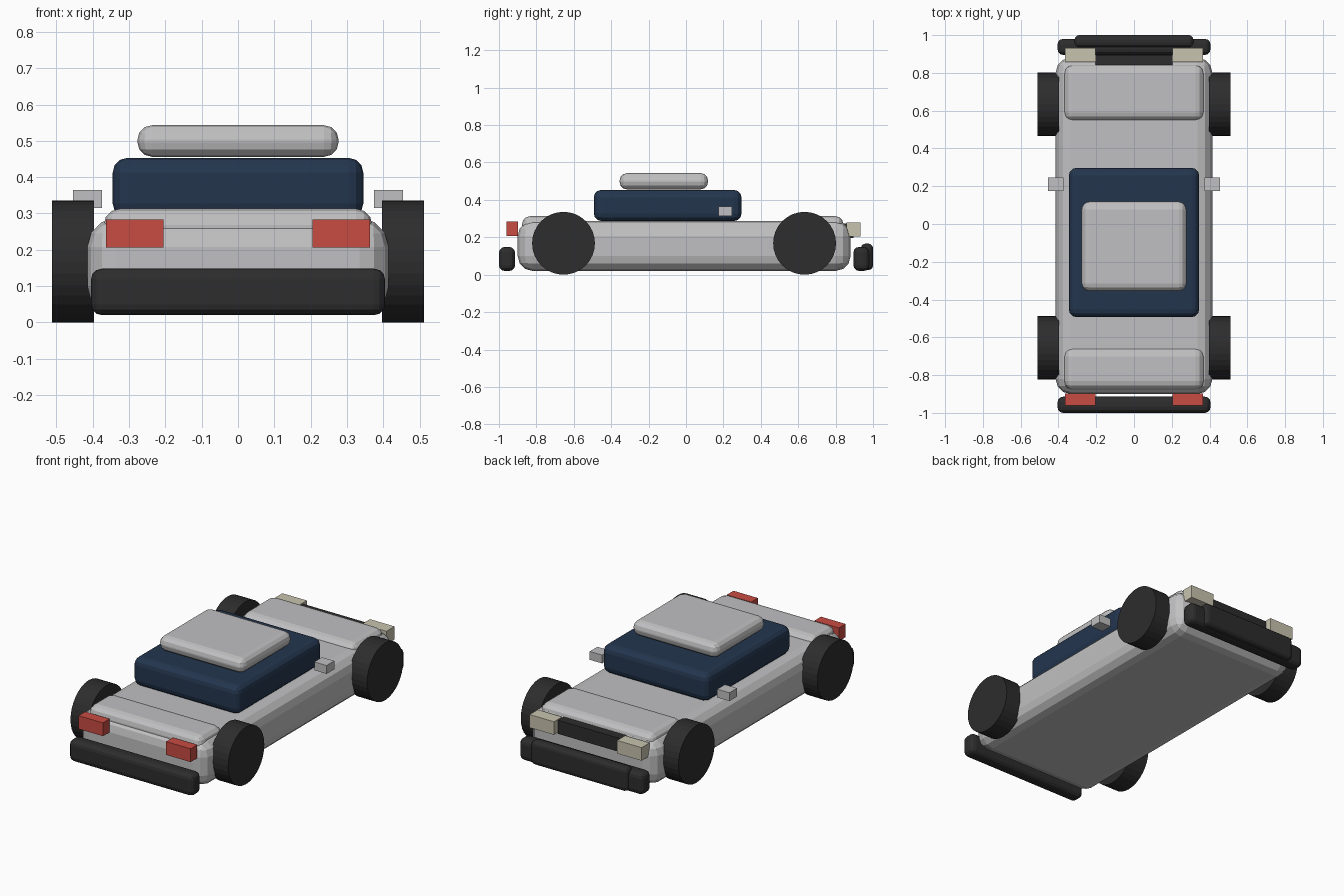
import bpy, math

if "Cube" in bpy.data.objects:
    bpy.data.objects.remove(bpy.data.objects["Cube"])


def material(name, r, g, b):
    m = bpy.data.materials.new(name)
    m.diffuse_color = (r, g, b, 1)
    m.use_nodes = True
    m.node_tree.nodes["Principled BSDF"].inputs["Base Color"].default_value = m.diffuse_color
    return m


SILVER = material("silver paint", 0.53, 0.53, 0.54)
NAVY = material("navy glass", 0.017, 0.036, 0.076)
BLACK = material("black rubber", 0.026, 0.026, 0.026)
RED = material("red lens", 0.58, 0.072, 0.054)
CREAM = material("cream lens", 0.58, 0.55, 0.43)


def block(name, x, y, z, mat, bevel=0.0, segments=3):
    """Box spanning the (min, max) ranges, with optional rounded edges."""
    bpy.ops.mesh.primitive_cube_add(
        size=1, location=[(r[0] + r[1]) / 2 for r in (x, y, z)])
    ob = bpy.context.object
    ob.name = name
    ob.scale = [r[1] - r[0] for r in (x, y, z)]
    bpy.ops.object.transform_apply(location=False, rotation=False, scale=True)
    ob.data.materials.append(mat)
    if bevel:
        mod = ob.modifiers.new("rounding", "BEVEL")
        mod.width = bevel
        mod.segments = segments
    return ob


def pair(name, x, y, z, mat):
    """Matching blocks on both sides."""
    block(name + "_right", x, y, z, mat)
    block(name + "_left", (-x[1], -x[0]), y, z, mat)


def wheel(name, x, y):
    bpy.ops.mesh.primitive_cylinder_add(
        vertices=32, radius=0.168, depth=0.116, location=(x, y, 0.168),
        rotation=(0, math.pi / 2, 0))
    ob = bpy.context.object
    ob.name = name
    ob.data.materials.append(BLACK)


# Bodywork
block("body", (-0.415, 0.415), (-0.9, 0.88), (0.02, 0.287), SILVER, 0.08)
block("tail_lid", (-0.37, 0.37), (-0.877, -0.657), (0.21, 0.313), SILVER, 0.045)
block("bonnet", (-0.37, 0.37), (0.546, 0.842), (0.21, 0.313), SILVER, 0.045)
block("cabin", (-0.345, 0.345), (-0.493, 0.297), (0.287, 0.453), NAVY, 0.04)
block("roof", (-0.277, 0.277), (-0.355, 0.118), (0.456, 0.543), SILVER, 0.04)

# Bumpers and grille
block("tail_bumper", (-0.405, 0.405), (-1.0, -0.914), (0.02, 0.148), BLACK, 0.03)
block("nose_bumper", (-0.405, 0.405), (0.895, 0.98), (0.02, 0.148), BLACK, 0.03)
block("nose_bumper_pad", (-0.315, 0.315), (0.935, 1.0), (0.025, 0.166), BLACK, 0.025)
block("grille", (-0.205, 0.205), (0.84, 0.895), (0.195, 0.275), BLACK)

# Lamps and mirrors
pair("tail_lamp", (0.205, 0.364), (-0.96, -0.898), (0.206, 0.284), RED)
pair("head_lamp", (0.205, 0.364), (0.857, 0.932), (0.203, 0.28), CREAM)
pair("mirror", (0.374, 0.454), (0.174, 0.245), (0.315, 0.364), SILVER)

# Wheels
for side, x in (("right", 0.454), ("left", -0.454)):
    for end, y in (("tail", -0.655), ("nose", 0.634)):
        wheel(f"{end}_wheel_{side}", x, y)
